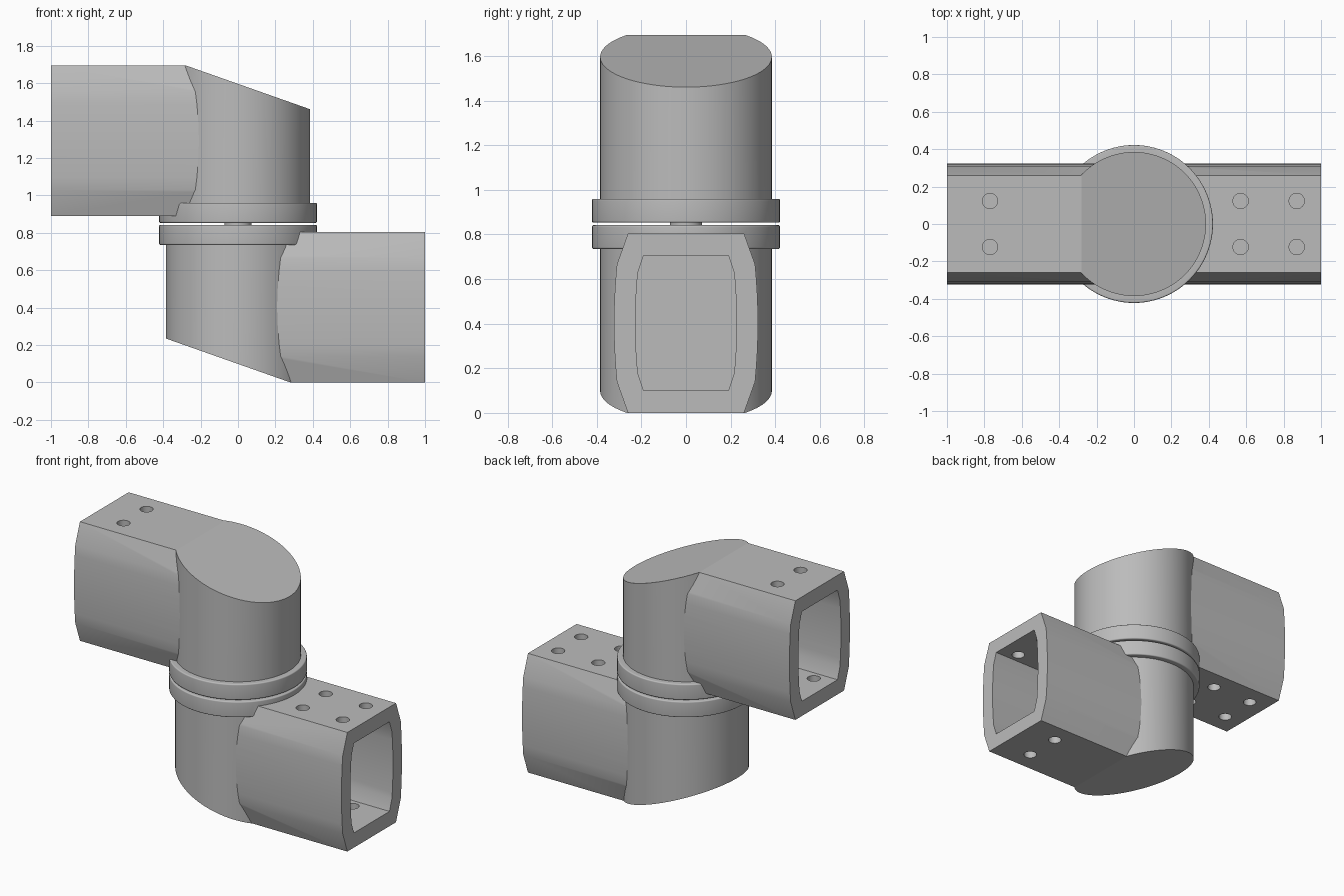
import bpy, bmesh, math
from mathutils import Matrix

HEIGHT = 1.695
TUBE_H = 0.805

cube = bpy.data.objects.get("Cube")
if cube:
    bpy.data.objects.remove(cube, do_unlink=True)

grey = bpy.data.materials.new("plain grey")
grey.use_nodes = True
colour = (0.5, 0.5, 0.5, 1)
grey.diffuse_color = colour
grey.node_tree.nodes["Principled BSDF"].inputs["Base Color"].default_value = colour


def add_object(name, bm):
    bmesh.ops.recalc_face_normals(bm, faces=bm.faces)
    mesh = bpy.data.meshes.new(name)
    bm.to_mesh(mesh)
    bm.free()
    mesh.materials.append(grey)
    obj = bpy.data.objects.new(name, mesh)
    bpy.context.collection.objects.link(obj)
    return obj


def cylinder(name, radius, z0, z1, x=0, y=0, sides=96, bevel=0):
    bm = bmesh.new()
    bmesh.ops.create_cone(bm, cap_ends=True, segments=sides, radius1=radius,
                          radius2=radius, depth=z1 - z0,
                          matrix=Matrix.Translation((x, y, (z0 + z1) / 2)))
    if bevel:
        rims = [e for e in bm.edges
                if abs(e.verts[0].co.z - e.verts[1].co.z) < 1e-5]
        bmesh.ops.bevel(bm, geom=rims, offset=bevel, segments=6,
                        profile=0.5, affect='EDGES')
    return add_object(name, bm)


def prism(name, points, direction):
    """Extrude a closed outline of 3D points along a direction."""
    bm = bmesh.new()
    face = bm.faces.new([bm.verts.new(p) for p in points])
    ext = bmesh.ops.extrude_face_region(bm, geom=[face])
    moved = [v for v in ext["geom"] if isinstance(v, bmesh.types.BMVert)]
    bmesh.ops.translate(bm, verts=moved, vec=direction)
    return add_object(name, bm)


def tube_outline(x, flat, side, half_h, shoulder, bulge):
    """Box section with chamfered corners and slightly bowed sides."""
    mid = TUBE_H / 2
    steps = 8
    right = [(flat, -half_h)]
    for i in range(steps + 1):
        t = 2 * i / steps - 1
        right.append((side - bulge * t * t, t * shoulder))
    right.append((flat, half_h))
    ring = right + [(-y, z) for y, z in reversed(right)]
    return [(x, y, mid + z) for y, z in ring]


def boolean(target, tool, operation):
    tool.hide_render = True
    mod = target.modifiers.new(operation.title(), 'BOOLEAN')
    mod.operation = operation
    mod.solver = 'EXACT'
    mod.object = tool
    bpy.context.view_layer.objects.active = target
    bpy.ops.object.modifier_apply(modifier=mod.name)
    bpy.data.objects.remove(tool, do_unlink=True)


# Round housing joined with the square arm and the swivel flange
lower = cylinder("lower_housing", 0.385, 0, 0.8)
arm = prism("arm", tube_outline(0.15, 0.26, 0.323, TUBE_H / 2, 0.263, 0.013),
            (0.85, 0, 0))
boolean(lower, arm, 'UNION')
flange = cylinder("flange", 0.422, 0.735, 0.842, bevel=0.008)
boolean(lower, flange, 'UNION')

# Slanted cut across the closed end
wedge = prism("slant_cutter", [(-0.5, -0.6, 0.275), (0.28, -0.6, 0),
                               (0.28, -0.6, -0.2), (-0.5, -0.6, -0.2)],
              (0, 1.2, 0))
boolean(lower, wedge, 'DIFFERENCE')

# Socket in the arm
socket = prism("socket_cutter",
               tube_outline(0.4, 0.19, 0.227, 0.303, 0.225, 0.011),
               (0.7, 0, 0))
boolean(lower, socket, 'DIFFERENCE')

# Screw holes: two pairs through the inner wall, one pair through the outer
for x, z0, z1 in ((0.57, 0.6, 0.9), (0.87, 0.6, 0.9), (0.77, -0.1, 0.2)):
    for y in (-0.123, 0.123):
        drill = cylinder("hole_cutter", 0.041, z0, z1, x, y, sides=32)
        boolean(lower, drill, 'DIFFERENCE')

# The upper half is the lower one turned over about the y axis
upper = lower.copy()
upper.data = lower.data.copy()
upper.name = "upper_housing"
upper.data.transform(Matrix.Translation((0, 0, HEIGHT))
                     @ Matrix.Rotation(math.pi, 4, 'Y'))
bpy.context.collection.objects.link(upper)

# Pivot pin across the gap
pin = cylinder("pivot_pin", 0.072, 0.82, HEIGHT - 0.82, sides=48)

bpy.ops.object.select_all(action='DESELECT')
for obj in (lower, upper, pin):
    obj.select_set(True)
bpy.context.view_layer.objects.active = lower
bpy.ops.object.shade_smooth_by_angle(angle=math.radians(16))
